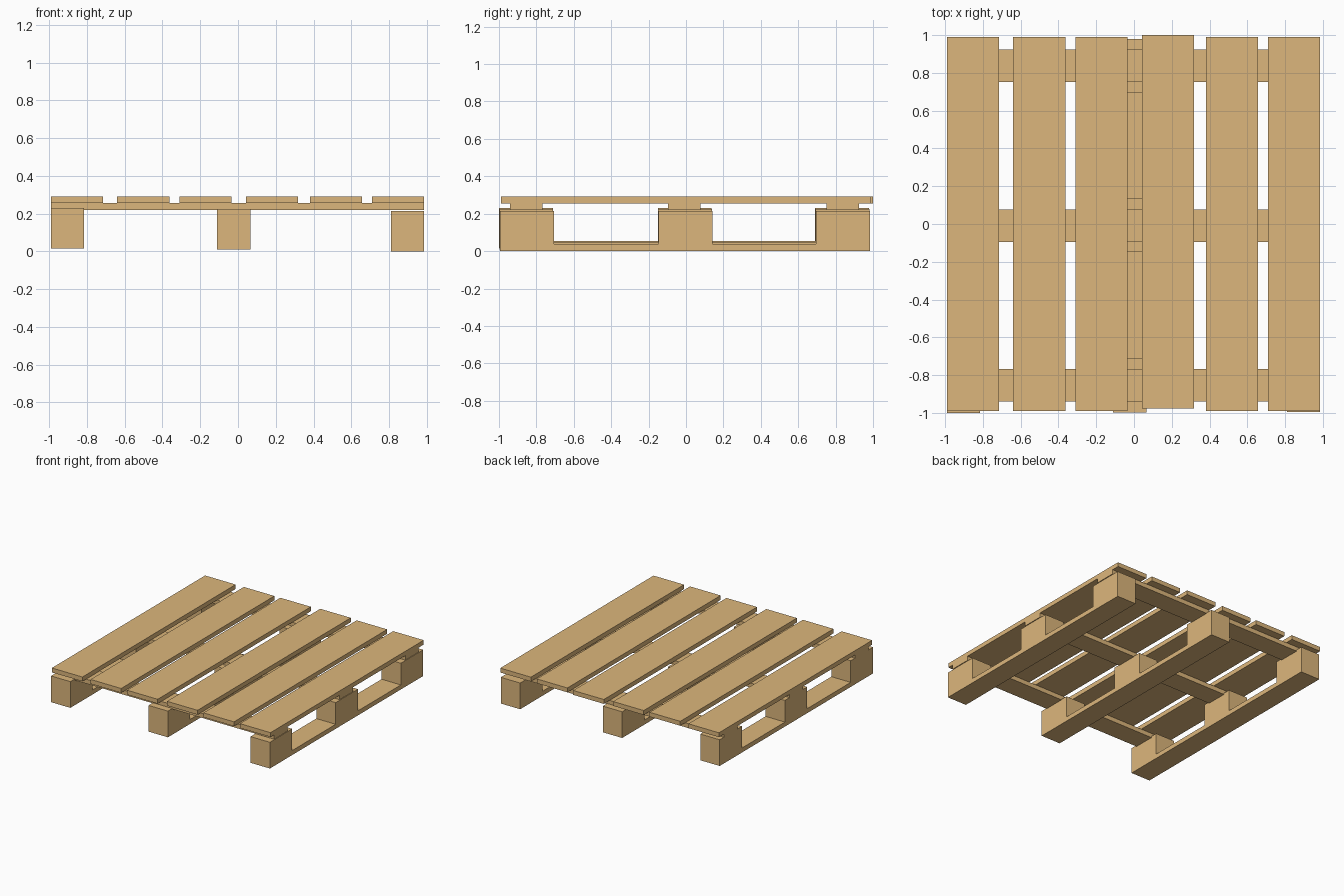
import bpy, bmesh

if "Cube" in bpy.data.objects:
    bpy.data.objects.remove(bpy.data.objects["Cube"])

wood = bpy.data.materials.new("wood")
wood.diffuse_color = (0.72, 0.47, 0.2, 1)
wood.use_nodes = True
wood.node_tree.nodes["Principled BSDF"].inputs["Base Color"].default_value = wood.diffuse_color


def finish(name, bm):
    bmesh.ops.recalc_face_normals(bm, faces=bm.faces)
    mesh = bpy.data.meshes.new(name)
    bm.to_mesh(mesh)
    bm.free()
    mesh.materials.append(wood)
    ob = bpy.data.objects.new(name, mesh)
    bpy.context.collection.objects.link(ob)
    return ob


def box(name, x, y, z):
    """Box from (min, max) pairs."""
    bm = bmesh.new()
    bmesh.ops.create_cube(bm, size=1)
    for v in bm.verts:
        v.co = [r[0] if c < 0 else r[1] for c, r in zip(v.co, (x, y, z))]
    return finish(name, bm)


# Deck boards, running front to back
for i, x in enumerate((-0.99, -0.64, -0.31, 0.043, 0.38, 0.71)):
    shift = 0.011 if i == 3 else 0
    box(f"deck_board_{i + 1}", (x, x + 0.276),
        (-0.989 + shift, 0.989 + shift), (0.255, 0.291))

# Cross boards under the deck
for i, y in enumerate((-0.941, -0.096, 0.751)):
    box(f"cross_board_{i + 1}", (-0.99, 0.986), (y, y + 0.174), (0.219, 0.255))

# Runners: a bottom board with three spacer blocks on it
skids = (("left", -0.99, -1.0, 0.016), ("middle", -0.11, -0.998, 0.01),
         ("right", 0.81, -0.995, 0.0))
for side, x, y, z in skids:
    xs = (x, x + 0.175)
    box(f"{side}_bottom_board", xs, (y, y + 1.979), (z, z + 0.037))
    for place, y0 in (("front", 0), ("centre", 0.849), ("back", 1.691)):
        box(f"{side}_{place}_block", xs, (y + y0, y + y0 + 0.288),
            (z + 0.037, z + 0.214))
